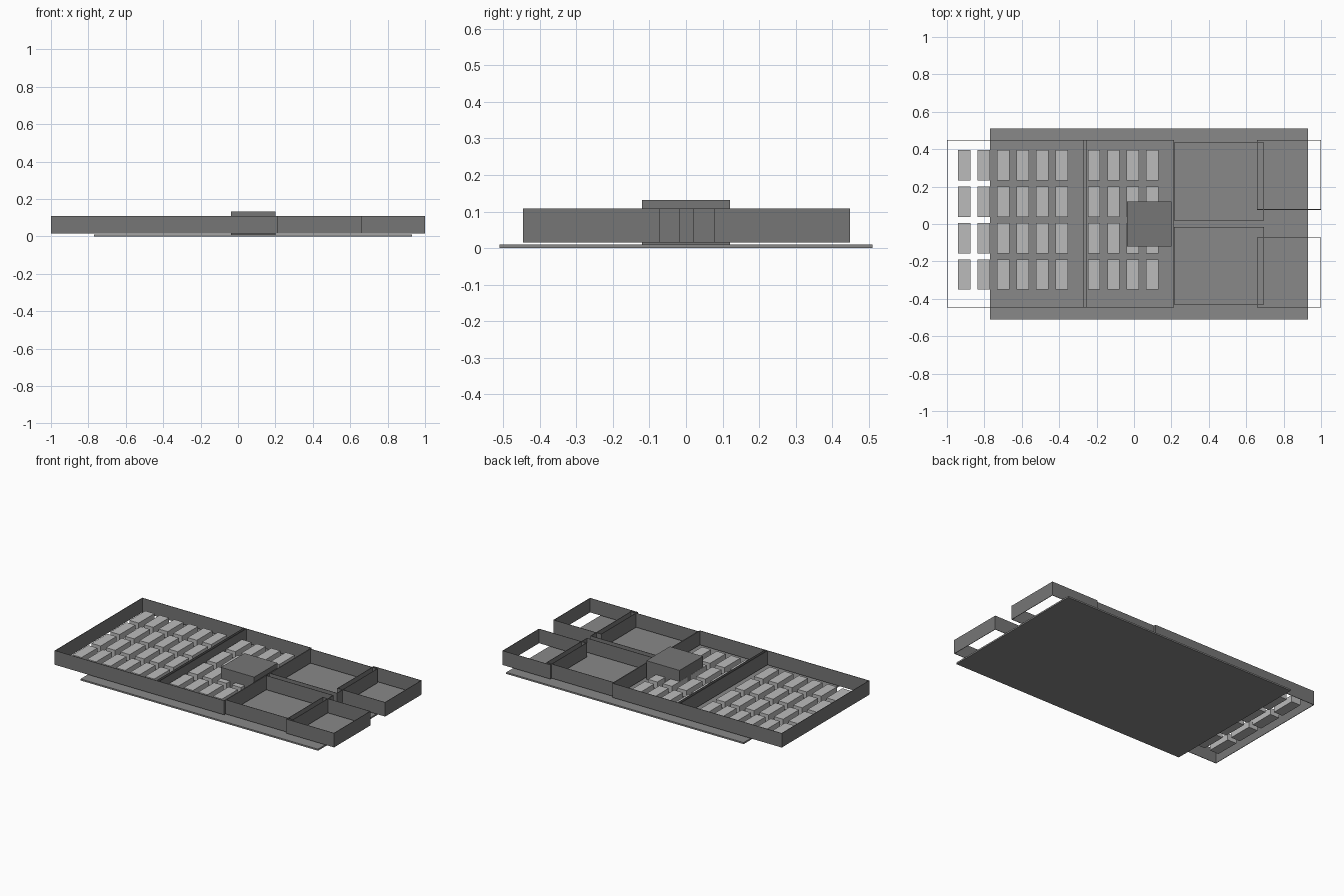
import bpy, bmesh

if "Cube" in bpy.data.objects:
    bpy.data.objects.remove(bpy.data.objects["Cube"])

WALL_Z0, WALL_Z1 = 0.016, 0.108
DESK_Z0, DESK_Z1 = 0.016, 0.060
THIN = 0.003


def material(name, grey):
    mat = bpy.data.materials.new(name)
    mat.diffuse_color = (grey, grey, grey, 1)
    mat.use_nodes = True
    mat.node_tree.nodes["Principled BSDF"].inputs["Base Color"].default_value = mat.diffuse_color
    return mat


WALL = material("wall_grey", 0.18)
SLAB = material("slab_grey", 0.25)
DESK = material("desk_grey", 0.5)


def finish(name, bm, mat):
    bmesh.ops.recalc_face_normals(bm, faces=bm.faces)
    mesh = bpy.data.meshes.new(name)
    bm.to_mesh(mesh)
    bm.free()
    mesh.materials.append(mat)
    obj = bpy.data.objects.new(name, mesh)
    bpy.context.collection.objects.link(obj)
    return obj


def add_box(bm, x0, x1, y0, y1, z0, z1):
    verts = bmesh.ops.create_cube(bm, size=1)["verts"]
    for v in verts:
        v.co.x = x1 if v.co.x > 0 else x0
        v.co.y = y1 if v.co.y > 0 else y0
        v.co.z = z1 if v.co.z > 0 else z0


def box(name, mat, *bounds):
    bm = bmesh.new()
    add_box(bm, *bounds)
    return finish(name, bm, mat)


def room(name, x0, x1, y0, y1):
    # Thin wall loop with mitred corners, open at top and bottom
    bm = bmesh.new()
    rings = []
    for inset in (0, THIN):
        a, b, c, d = x0 + inset, x1 - inset, y0 + inset, y1 - inset
        for z in (WALL_Z0, WALL_Z1):
            rings.append([bm.verts.new((x, y, z))
                          for x, y in ((a, c), (b, c), (b, d), (a, d))])
    loop = [rings[0], rings[1], rings[3], rings[2]]
    for k in range(4):
        r, s = loop[k], loop[(k + 1) % 4]
        for i in range(4):
            j = (i + 1) % 4
            bm.faces.new((r[i], r[j], s[j], s[i]))
    return finish(name, bm, WALL)


def desks(name, first_x, columns):
    # Grid of low blocks, four rows deep
    bm = bmesh.new()
    for i in range(columns):
        for j in range(4):
            x, y = first_x + 0.104 * i, -0.27 + 0.1945 * j
            add_box(bm, x - 0.033, x + 0.033, y - 0.081, y + 0.081,
                    DESK_Z0, DESK_Z1)
    return finish(name, bm, DESK)


# Base slab and central block
box("base_slab", SLAB, -0.77, 0.93, -0.51, 0.51, 0, 0.01)
box("central_block", WALL, -0.038, 0.2, -0.12, 0.12, 0.01, 0.132)

# Main hall with a double partition
room("main_hall_walls", -1.0, 0.213, -0.446, 0.449)
for side, x in (("left", -0.273), ("right", -0.256)):
    box(side + "_partition", WALL, x, x + THIN,
        -0.446 + THIN, 0.449 - THIN, WALL_Z0, WALL_Z1)

# Side rooms
room("back_room_walls", 0.213, 0.696, 0.019, 0.435)
room("front_room_walls", 0.213, 0.696, -0.431, -0.016)
room("back_end_room_walls", 0.657, 1.0, 0.076, 0.449)
room("front_end_room_walls", 0.657, 1.0, -0.446, -0.072)

# Desk blocks
desks("large_hall_desks", -0.907, 6)
desks("small_hall_desks", -0.214, 4)
